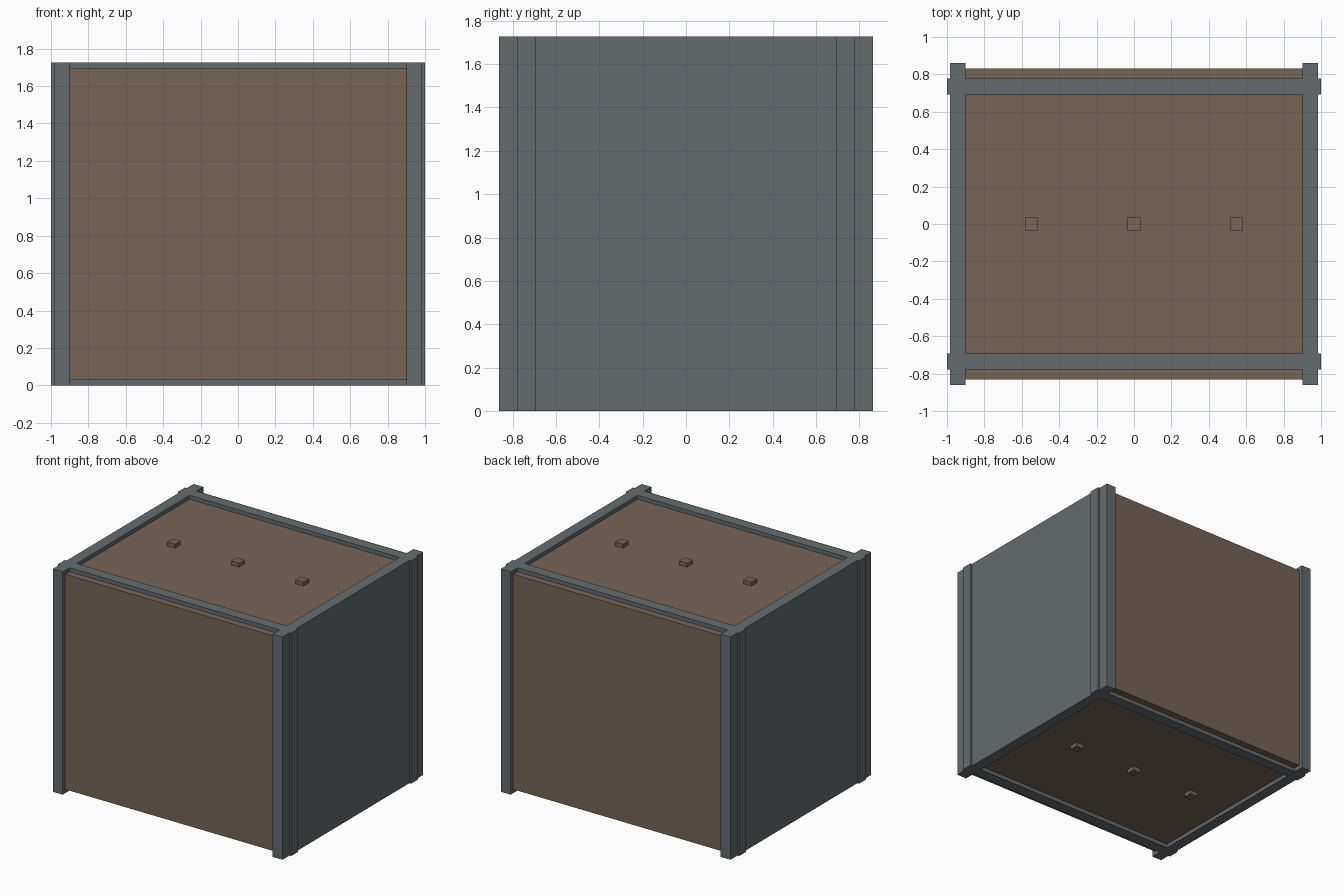
import bpy, bmesh
from mathutils import Vector

if "Cube" in bpy.data.objects:
    bpy.data.objects.remove(bpy.data.objects["Cube"])

H = 1.727          # overall height
INSET = 0.03       # recess of the wooden body, top and bottom


def material(name, rgb):
    m = bpy.data.materials.new(name)
    m.diffuse_color = (*rgb, 1)
    m.use_nodes = True
    m.node_tree.nodes["Principled BSDF"].inputs["Base Color"].default_value = m.diffuse_color
    return m


METAL = material("metal_grey", (0.13, 0.148, 0.158))
WOOD = material("wood_brown", (0.18, 0.128, 0.09))
PEG = material("peg_brown", (0.2, 0.125, 0.09))


def prism(name, outline, z0, z1, mat):
    """Extrude a plan outline from z0 to z1."""
    bm = bmesh.new()
    face = bm.faces.new([bm.verts.new((x, y, z0)) for x, y in outline])
    ext = bmesh.ops.extrude_face_region(bm, geom=[face])
    verts = [v for v in ext["geom"] if isinstance(v, bmesh.types.BMVert)]
    bmesh.ops.translate(bm, verts=verts, vec=Vector((0, 0, z1 - z0)))
    bmesh.ops.recalc_face_normals(bm, faces=bm.faces)
    me = bpy.data.meshes.new(name)
    bm.to_mesh(me)
    bm.free()
    me.materials.append(mat)
    ob = bpy.data.objects.new(name, me)
    bpy.context.collection.objects.link(ob)
    return ob


def box(name, x0, x1, y0, y1, z0, z1, mat):
    return prism(name, [(x0, y0), (x1, y0), (x1, y1), (x0, y1)], z0, z1, mat)


# Wooden body
box("body", -0.9, 0.9, -0.832, 0.832, INSET, H - INSET, WOOD)

# Side slabs with a raised vertical strip near each end
half = [(0.985, 0.692), (1.0, 0.692), (1.0, 0.778), (0.985, 0.778),
        (0.985, 0.862), (0.9, 0.862)]
slab = [(x, -y) for x, y in reversed(half)] + half
for side, s in (("right", 1), ("left", -1)):
    prism(side + "_slab", [(s * x, y) for x, y in slab], 0, H, METAL)

# Rails joining the slabs, front and back, top and bottom; pegs in a row
for level, z0, z1 in (("bottom", 0, INSET), ("top", H - INSET, H)):
    for end, s in (("front", -1), ("back", 1)):
        y0, y1 = sorted((s * 0.692, s * 0.778))
        box(f"{level}_{end}_rail", -0.9, 0.9, y0, y1, z0, z1, METAL)
    for i, x in enumerate((-0.55, 0, 0.55)):
        box(f"{level}_peg_{i + 1}", x - 0.034, x + 0.034, -0.034, 0.034,
            z0, z1, PEG)
